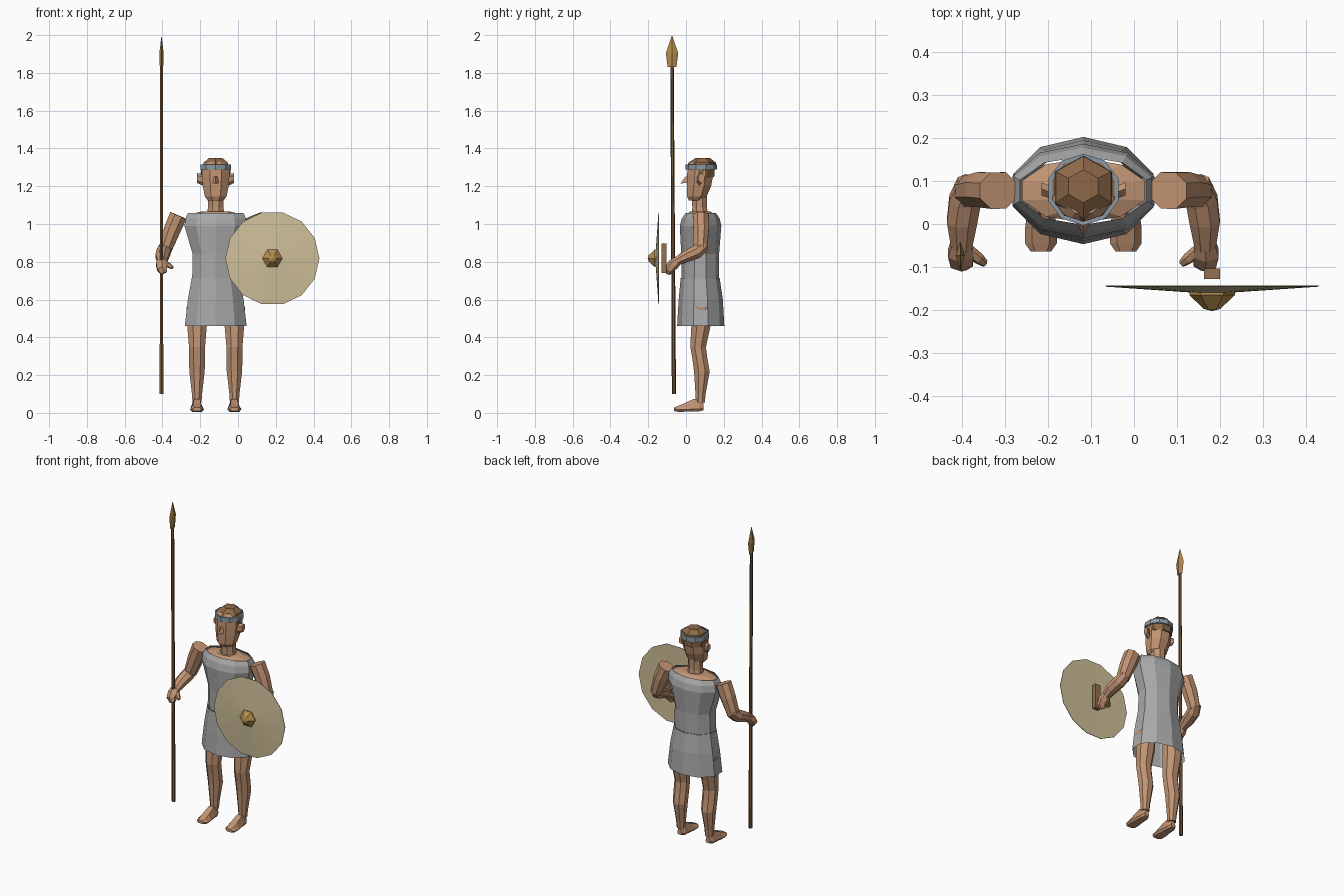
import bpy, bmesh, math
from mathutils import Vector

CX = -0.118  # centre line of the figure


def srgb(v):
    return v / 12.92 if v <= 0.04045 else ((v + 0.055) / 1.055) ** 2.4


def mat(name, r, g, b):
    m = bpy.data.materials.new(name)
    m.diffuse_color = (srgb(r), srgb(g), srgb(b), 1)
    return m


SKIN = mat("skin", 0.76, 0.58, 0.45)
CLOTH = mat("grey cloth", 0.66, 0.66, 0.66)
HAIR = mat("brown hair", 0.55, 0.41, 0.28)
BAND = mat("blue grey band", 0.54, 0.60, 0.65)
HIDE = mat("pale hide", 0.81, 0.75, 0.60)
BRONZE = mat("bronze", 0.70, 0.55, 0.30)
WOOD = mat("dark wood", 0.46, 0.34, 0.23)
GRIP = mat("grip wood", 0.58, 0.44, 0.31)


def loft(name, rings, material, caps=(True, True)):
    """Skin a list of point rings; a single-point ring makes a tip."""
    bm = bmesh.new()
    rows = [[bm.verts.new(p) for p in r] for r in rings]
    for a, b in zip(rows, rows[1:]):
        n = max(len(a), len(b))
        for i in range(n):
            j = (i + 1) % n
            if len(b) == 1:
                bm.faces.new((a[i], a[j], b[0]))
            elif len(a) == 1:
                bm.faces.new((a[0], b[j], b[i]))
            else:
                bm.faces.new((a[i], a[j], b[j], b[i]))
    for row, cap in ((rows[0], caps[0]), (rows[-1], caps[1])):
        if cap and len(row) > 2:
            bm.faces.new(row)
    bmesh.ops.recalc_face_normals(bm, faces=bm.faces)
    me = bpy.data.meshes.new(name)
    bm.to_mesh(me)
    bm.free()
    me.materials.append(material)
    ob = bpy.data.objects.new(name, me)
    bpy.context.collection.objects.link(ob)
    return ob


def ring(c, rx, ry, n, start=90, u=(1, 0, 0), v=(0, 1, 0)):
    """Ellipse of n points in the plane of u and v."""
    c, u, v = Vector(c), Vector(u), Vector(v)
    return [c + u * rx * math.cos(t) + v * ry * math.sin(t)
            for t in (math.radians(start) + 2 * math.pi * i / n for i in range(n))]


def stack(name, rows, material, n, start=90, x=CX, caps=(True, True)):
    """Horizontal rings given as (z, y centre, x radius, y radius)."""
    return loft(name, [ring((x, y, z), rx, ry, n, start) for z, y, rx, ry in rows],
                material, caps)


def tube(name, pts, radii, material, n=8, side=(1, 0, 0)):
    """Limb along a path, with rings turned square to it."""
    pts = [Vector(p) for p in pts]
    rings = []
    for i, p in enumerate(pts):
        d = (pts[min(i + 1, len(pts) - 1)] - pts[max(i - 1, 0)]).normalized()
        u = (Vector(side) - d * d.dot(Vector(side))).normalized()
        rx, ry = radii[i]
        rings.append(ring(p, rx, ry, n, 180 / n, u, d.cross(u)))
    return loft(name, rings, material)


def box(name, c, s, material):
    x, y, z = s[0] / 2, s[1] / 2, s[2] / 2
    quad = [(-x, -y), (x, -y), (x, y), (-x, y)]
    return loft(name, [[Vector(c) + Vector((a, b, h)) for a, b in quad] for h in (-z, z)],
                material)


# Tunic: flared skirt and fitted top, open below
stack("skirt", [(0.46, 0.078, 0.172, 0.125), (0.60, 0.078, 0.155, 0.117),
                (0.715, 0.075, 0.133, 0.103)], CLOTH, 10, caps=(False, False))
stack("tunic_top", [(0.715, 0.075, 0.131, 0.100), (0.84, 0.075, 0.128, 0.100),
                    (0.99, 0.077, 0.174, 0.110), (1.03, 0.078, 0.168, 0.100),
                    (1.058, 0.078, 0.155, 0.080)], CLOTH, 10, caps=(False, False))
stack("shoulders", [(1.00, 0.078, 0.150, 0.075), (1.05, 0.078, 0.150, 0.075),
                    (1.066, 0.075, 0.080, 0.055)], SKIN, 10)

# Neck and head
stack("neck", [(1.04, 0.075, 0.052, 0.046), (1.09, 0.072, 0.044, 0.042),
               (1.17, 0.072, 0.046, 0.044)], SKIN, 8, 22.5)
stack("head", [(1.125, 0.050, 0.045, 0.038), (1.145, 0.057, 0.062, 0.056),
               (1.20, 0.069, 0.074, 0.069), (1.25, 0.074, 0.078, 0.074),
               (1.31, 0.077, 0.078, 0.074), (1.33, 0.077, 0.055, 0.055)], SKIN, 8, 22.5)
loft("nose", [[(CX - 0.008, 0.004, 1.252), (CX + 0.008, 0.004, 1.252), (CX, -0.002, 1.252)],
              [(CX - 0.016, 0.004, 1.218), (CX + 0.016, 0.004, 1.218), (CX, -0.030, 1.214)]], SKIN)
for s, label in ((-1, "right"), (1, "left")):
    loft(label + "_ear", [ring((CX + s * 0.068, 0.07, 1.235), 0.016, 0.032, 6, 90, (0, 1, 0), (0, 0, 1)),
                          ring((CX + s * 0.098, 0.082, 1.243), 0.018, 0.026, 6, 90, (0, 1, 0), (0, 0, 1))],
         SKIN)

# Hair: cap on top and a shell around the back of the head
stack("hair_cap", [(1.305, 0.082, 0.080, 0.078), (1.325, 0.086, 0.074, 0.072),
                   (1.350, 0.088, 0.040, 0.038)], HAIR, 6)
back = [math.radians(a) for a in range(-10, 191, 40)]


def back_row(z, r):
    outer = [(CX + r * math.cos(a), 0.077 + r * math.sin(a), z) for a in back]
    inner = [(CX + 0.06 * math.cos(a), 0.077 + 0.06 * math.sin(a), z) for a in reversed(back)]
    return outer + inner


loft("back_hair", [back_row(1.25, 0.077), back_row(1.315, 0.081)], HAIR)

# Headband
hb = [(1.288, 0.086), (1.316, 0.086), (1.316, 0.076), (1.288, 0.076), (1.288, 0.086)]
stack("headband", [(z, 0.08, r, r * 0.97) for z, r in hb], BAND, 10, caps=(False, False))

# Limbs, mirrored about the centre line
for s, label in ((-1, "right"), (1, "left")):
    def P(x, y, z):
        return (CX + s * x, y, z)

    tube(label + "_upper_arm", [P(0.198, 0.078, 1.045), P(0.232, 0.080, 0.965), P(0.268, 0.076, 0.865)],
         [(0.050, 0.046), (0.048, 0.044), (0.038, 0.038)], SKIN)
    tube(label + "_forearm", [P(0.262, 0.095, 0.885), P(0.276, 0.055, 0.852),
                              P(0.283, 0.005, 0.830), P(0.284, -0.055, 0.800)],
         [(0.034, 0.032), (0.040, 0.038), (0.038, 0.034), (0.026, 0.024)], SKIN)
    # fist and thumb
    tube(label + "_hand", [P(0.284, -0.048, 0.802), P(0.286, -0.068, 0.785),
                           P(0.284, -0.088, 0.762), P(0.272, -0.092, 0.740)],
         [(0.028, 0.026), (0.034, 0.030), (0.030, 0.026), (0.020, 0.016)], SKIN, 6)
    tube(label + "_thumb", [P(0.268, -0.060, 0.792), P(0.245, -0.080, 0.780), P(0.230, -0.092, 0.768)],
         [(0.014, 0.014), (0.014, 0.014), (0.009, 0.009)], SKIN, 6, (0, 1, 0))
    # leg, from hidden hip down to ankle
    x = CX + s * 0.099
    stack(label + "_leg", [(0.055, 0.076, 0.026, 0.026), (0.10, 0.077, 0.029, 0.029),
                           (0.22, 0.084, 0.044, 0.045), (0.29, 0.073, 0.046, 0.043),
                           (0.35, 0.064, 0.046, 0.045), (0.46, 0.079, 0.056, 0.055),
                           (0.56, 0.082, 0.060, 0.060)], SKIN, 8, 22.5, x)
    # foot: cross-sections from heel to toe as (y, half width, bottom, top)
    foot = [(0.092, 0.016, 0.014, 0.052), (0.070, 0.028, 0.008, 0.072), (0.040, 0.030, 0.008, 0.074),
            (-0.010, 0.037, 0.006, 0.050), (-0.045, 0.037, 0.006, 0.036), (-0.064, 0.024, 0.010, 0.028)]
    loft(label + "_foot", [[(x - w, y, lo + 0.012), (x - w * 0.7, y, lo), (x + w * 0.7, y, lo),
                            (x + w, y, lo + 0.012), (x + w * 0.55, y, hi), (x - w * 0.55, y, hi)]
                           for y, w, lo, hi in foot], SKIN)

# Spear: slightly tilted shaft and flat blade
SX = -0.405
tube("spear_shaft", [(SX, -0.064, 0.10), (SX, -0.074, 1.85)], [(0.011, 0.011), (0.009, 0.009)], WOOD, 6)
loft("spear_blade", [ring((SX, -0.074, z), rx, ry, 4)
                     for z, rx, ry in ((1.83, 0.009, 0.023), (1.905, 0.011, 0.033))]
     + [[(SX, -0.074, 2.0)]], BRONZE)


# Shield: shallow cone with a six-sided boss and a grip behind
def disc(y, r, n):
    return ring((0.182, y, 0.818), r, r, n, 0, (1, 0, 0), (0, 0, 1))


loft("shield", [[(0.182, -0.146, 0.818)], disc(-0.143, 0.249, 14), disc(-0.146, 0.249, 14),
                [(0.182, -0.163, 0.818)]], HIDE)
loft("shield_boss", [disc(-0.160, 0.053, 6), disc(-0.166, 0.053, 6), disc(-0.198, 0.019, 6),
                     [(0.182, -0.203, 0.818)]], BRONZE)
box("shield_grip", (0.182, -0.116, 0.818), (0.037, 0.025, 0.155), GRIP)
